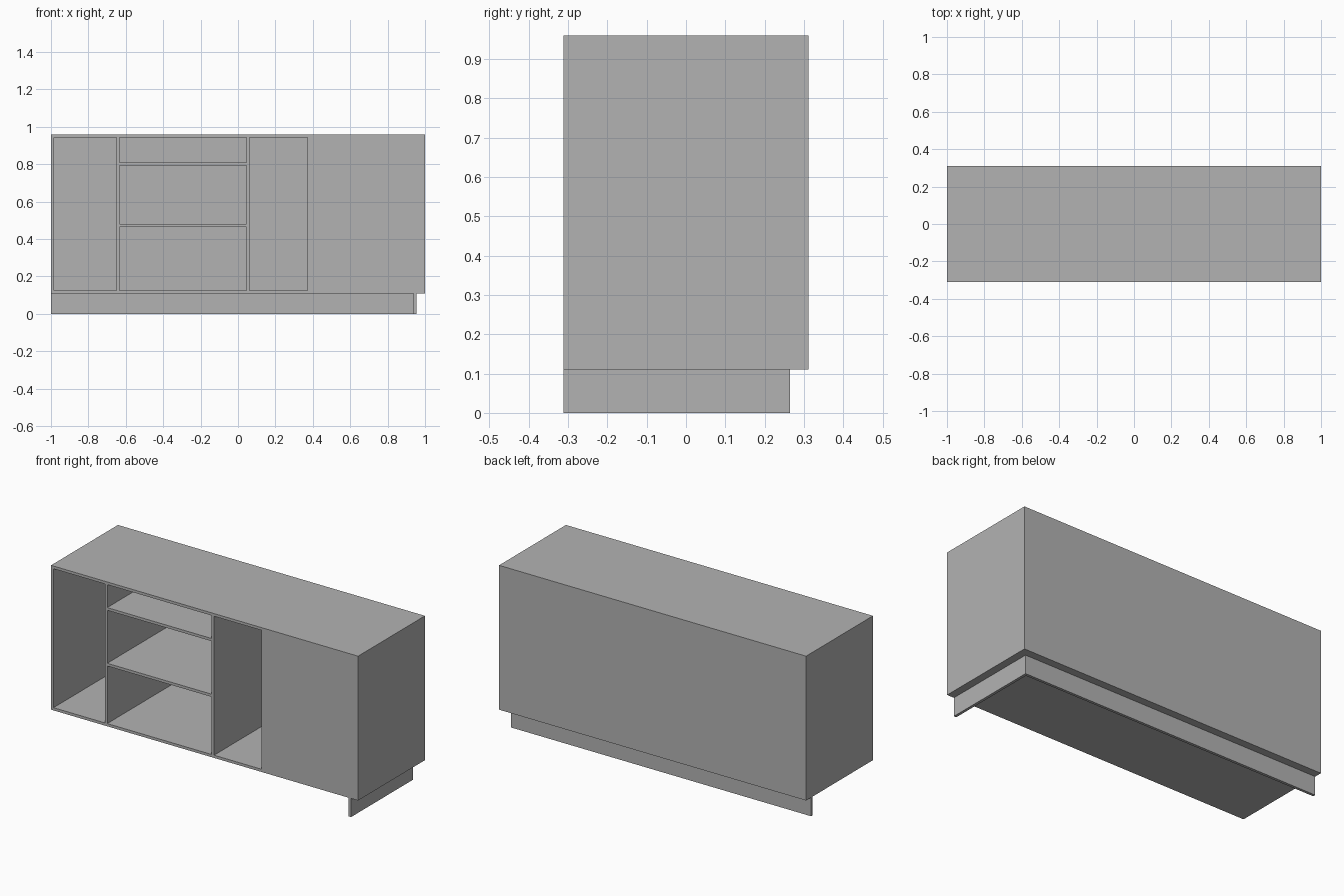
import bpy

cube = bpy.data.objects.get("Cube")
if cube:
    bpy.data.objects.remove(cube, do_unlink=True)

GREY = (0.45, 0.45, 0.45, 1.0)
grey = bpy.data.materials.new("plain grey")
grey.use_nodes = True
grey.diffuse_color = GREY
grey.node_tree.nodes["Principled BSDF"].inputs["Base Color"].default_value = GREY

T = 0.016                     # board thickness
W, D = 1.0, 0.311             # half width, half depth
BASE, TOP = 0.11, 0.96        # carcass bottom and top
FLOOR, CEIL = BASE + T, TOP - T


def box(name, x, y, z):
    """Box spanning the given (low, high) ranges."""
    bpy.ops.mesh.primitive_cube_add(size=1)
    ob = bpy.context.object
    ob.name = name
    ob.scale = [r[1] - r[0] for r in (x, y, z)]
    ob.location = [(r[0] + r[1]) / 2 for r in (x, y, z)]
    bpy.ops.object.transform_apply(location=True, rotation=False, scale=True)
    ob.data.materials.append(grey)
    return ob


def cut(target, x, y, z):
    """Hollow a box-shaped bay out of the target."""
    cutter = box("bay_cutter", x, y, z)
    cutter.hide_render = True
    bpy.context.view_layer.objects.active = target
    mod = target.modifiers.new("bay", 'BOOLEAN')
    mod.operation = 'DIFFERENCE'
    mod.solver = 'EXACT'
    mod.object = cutter
    bpy.ops.object.modifier_apply(modifier=mod.name)
    bpy.data.objects.remove(cutter, do_unlink=True)


# Carcass
carcass = box("cabinet_carcass", (-W, W), (-D, D), (BASE, TOP))

# Open bays: tall one, then three shelf spaces
open_depth = (-D - 0.1, D - T)
cut(carcass, (-W + T, -0.65), open_depth, (FLOOR, CEIL))
for z in ((FLOOR, 0.465), (0.465 + T, 0.793), (0.793 + T, CEIL)):
    cut(carcass, (-0.65 + T, 0.046), open_depth, z)

# Corner bay: cavity behind the blind front panel, then its doorway
corner_left = 0.046 + T
cut(carcass, (corner_left, W - T), (-D + T, D - T), (FLOOR, CEIL))
cut(carcass, (corner_left, 0.372), (-D - 0.1, 0), (FLOOR, CEIL))

# Recessed plinth boards along the back and the end
PLINTH_X, PLINTH_Y = 0.954, 0.265
box("back_plinth", (-W, PLINTH_X), (PLINTH_Y - T, PLINTH_Y), (0, BASE))
box("end_plinth", (PLINTH_X - T, PLINTH_X), (-D, PLINTH_Y - T), (0, BASE))
